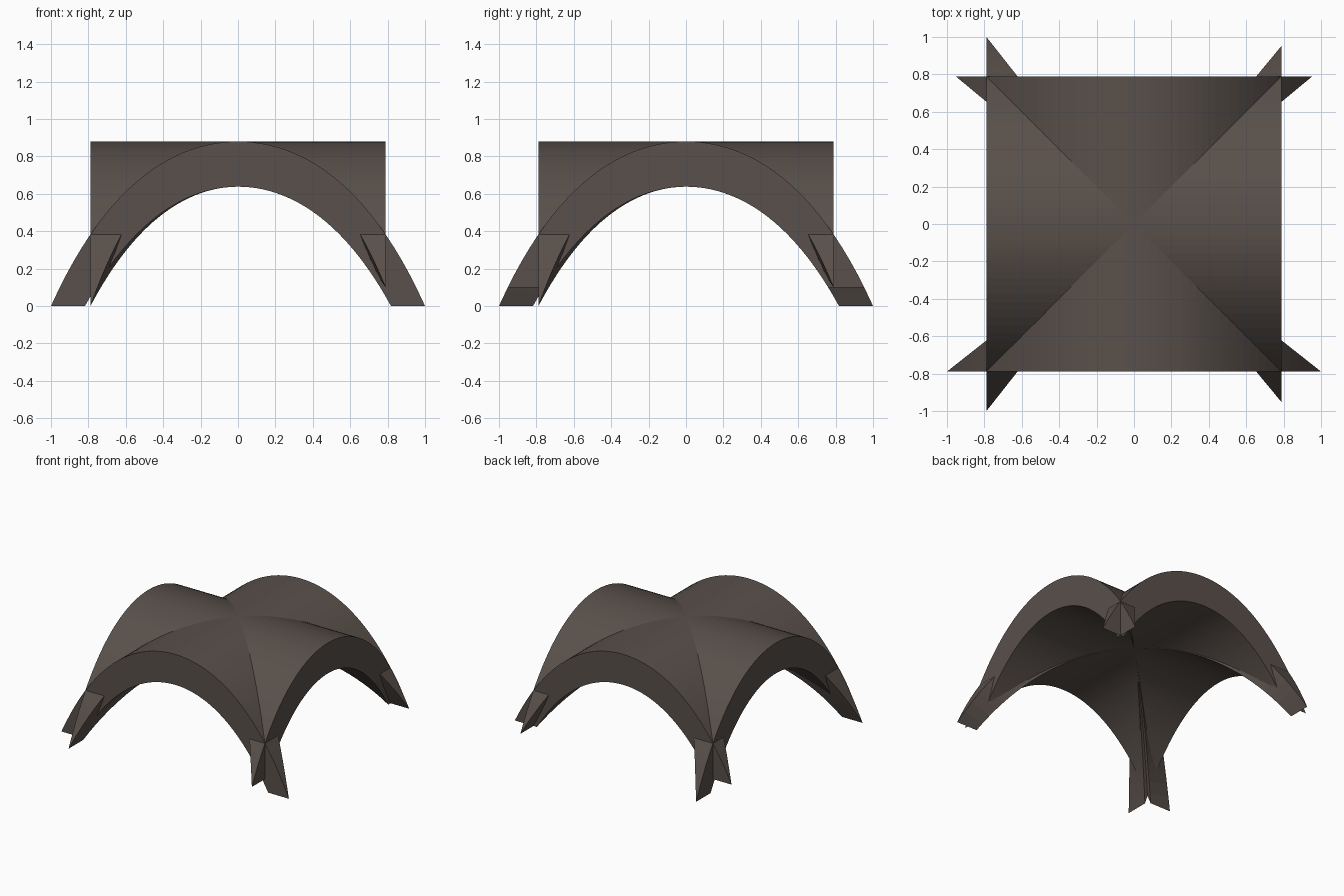
import bpy, bmesh, math

if "Cube" in bpy.data.objects:
    bpy.data.objects.remove(bpy.data.objects["Cube"])

# single dark brown-grey stone colour
stone = bpy.data.materials.new("dark brown stone")
stone.diffuse_color = (0.100, 0.080, 0.069, 1)
stone.use_nodes = True
stone.node_tree.nodes["Principled BSDF"].inputs["Base Color"].default_value = stone.diffuse_color

HALF = 0.789      # distance of each arch face from the centre
SEGS = 48         # steps along each arch
OUTER = (0.88, 1.0, 1.8)     # crown height, half span, steepness
INNER = (0.638, 0.818, 1.45)


def arch(curve, foot_z):
    """Points of a hanging-chain arch, ending level at foot_z."""
    top, half, k = curve
    drop = math.cosh(k) - 1
    end = half / k * math.acosh(1 + (1 - foot_z / top) * drop)
    pts = []
    for i in range(SEGS + 1):
        s = end * (2 * i / SEGS - 1)
        pts.append((s, top * (1 - (math.cosh(k * s / half) - 1) / drop)))
    return pts


def vault_web(name, turn, foot_z):
    """Arch tapering to the centre under its crown and to an edge at its feet."""
    outer, inner = arch(OUTER, foot_z), arch(INNER, foot_z)
    tip_o, tip_i = outer[-1][0], inner[-1][0]
    bm = bmesh.new()
    rings = []
    for (so, zo), (si, zi) in zip(outer, inner):
        rings.append([bm.verts.new(p) for p in (
            (so, -HALF, zo), (so, -HALF * abs(so) / tip_o, zo),
            (si, -HALF * abs(si) / tip_i, zi), (si, -HALF, zi))])
    for a, b in zip(rings, rings[1:]):
        for k in range(4):
            n = (k + 1) % 4
            bm.faces.new((a[k], b[k], b[n], a[n]))
    bmesh.ops.remove_doubles(bm, verts=bm.verts, dist=1e-5)
    bmesh.ops.recalc_face_normals(bm, faces=bm.faces)
    mesh = bpy.data.meshes.new(name)
    bm.to_mesh(mesh)
    bm.free()
    mesh.materials.append(stone)
    ob = bpy.data.objects.new(name, mesh)
    ob.rotation_euler.z = turn
    bpy.context.collection.objects.link(ob)


# four webs; back and right ones stop short above the ground
vault_web("front_vault", 0, 0.0)
vault_web("right_vault", math.pi / 2, 0.1)
vault_web("back_vault", math.pi, 0.1)
vault_web("left_vault", -math.pi / 2, 0.0)
